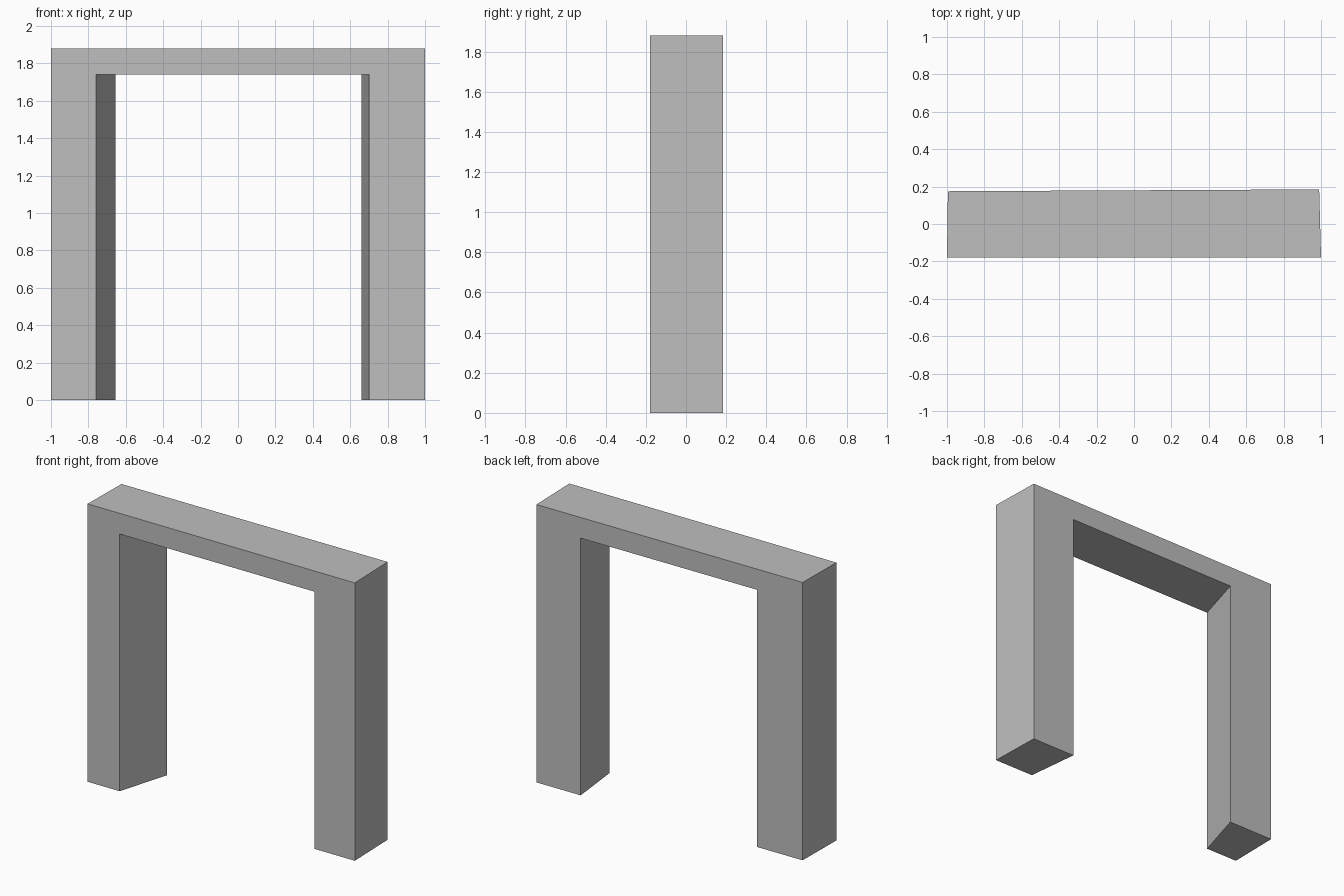
import bpy
import bmesh

default_cube = bpy.data.objects.get("Cube")
if default_cube:
    bpy.data.objects.remove(default_cube, do_unlink=True)

HEIGHT, SOFFIT = 1.88, 1.74


def flat_material(name, rgb):
    mat = bpy.data.materials.new(name)
    mat.use_nodes = True
    color = (*rgb, 1)
    mat.diffuse_color = color
    mat.node_tree.nodes["Principled BSDF"].inputs["Base Color"].default_value = color
    return mat


def arch_outline(left, inner_left, inner_right, right):
    """Outline of a square arch as (x, z) points."""
    return [(left, 0), (inner_left, 0), (inner_left, SOFFIT), (inner_right, SOFFIT),
            (inner_right, 0), (right, 0), (right, HEIGHT), (left, HEIGHT)]


# Front and back outlines: the opening narrows towards the slightly skewed back
front_outline = arch_outline(-1.0, -0.76, 0.70, 1.0)
back_outline = arch_outline(-0.995, -0.655, 0.66, 0.99)

bm = bmesh.new()
front = [bm.verts.new((x, -0.18, z)) for x, z in front_outline]
back = [bm.verts.new((x, 0.18 + 0.005 * x, z)) for x, z in back_outline]

# Front and back faces
bm.faces.new(front)
bm.faces.new(reversed(back))

# Legs, soffit, top and feet join the two outlines
for i in range(len(front)):
    j = (i + 1) % len(front)
    bm.faces.new((front[j], front[i], back[i], back[j]))
bmesh.ops.recalc_face_normals(bm, faces=bm.faces)

mesh = bpy.data.meshes.new("door_frame")
bm.to_mesh(mesh)
bm.free()
mesh.materials.append(flat_material("plain_grey", (0.52, 0.52, 0.52)))
frame = bpy.data.objects.new("door_frame", mesh)
bpy.context.collection.objects.link(frame)
